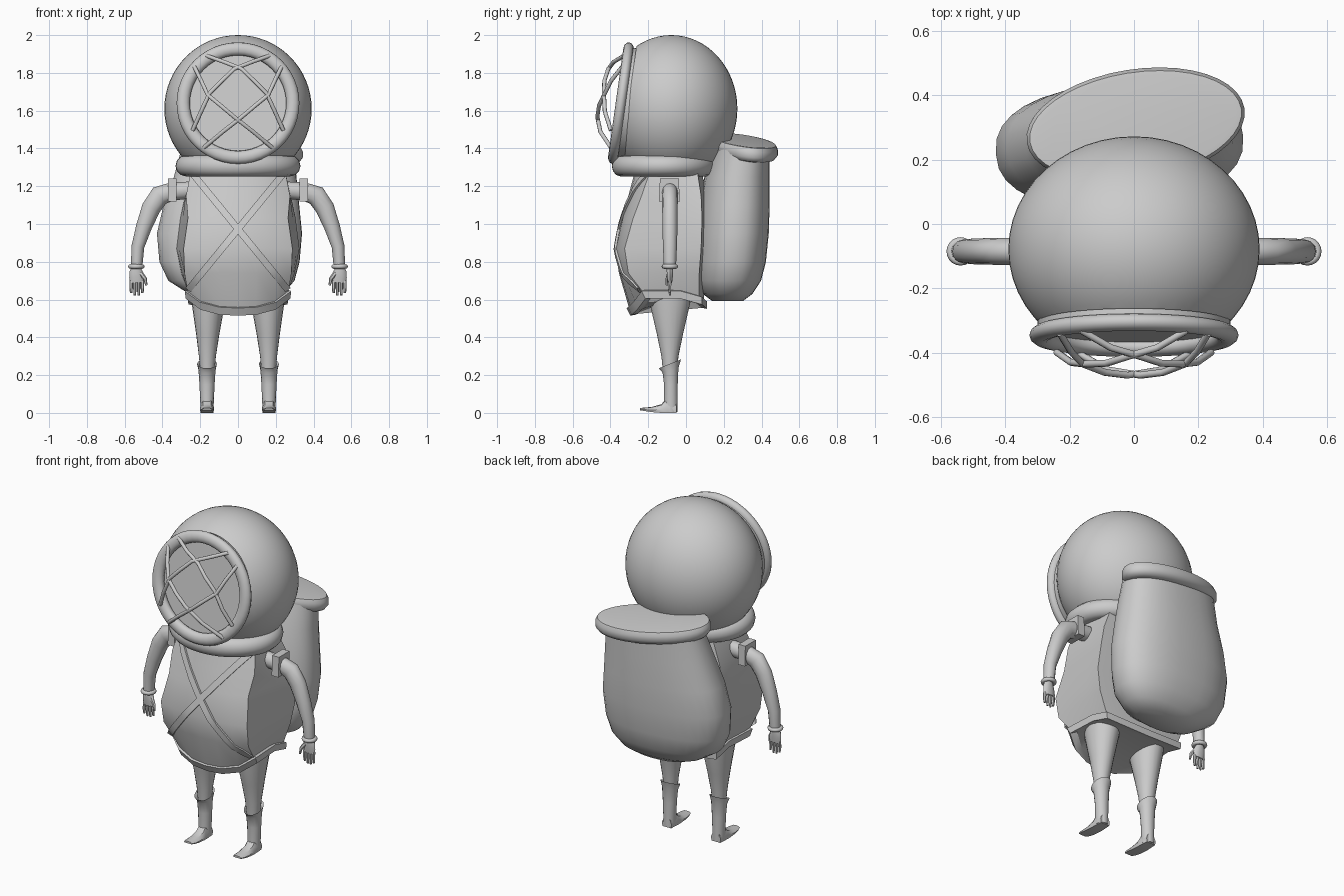
import bpy, bmesh, math
from mathutils import Vector, Matrix
from mathutils.bvhtree import BVHTree

if "Cube" in bpy.data.objects:
    bpy.data.objects.remove(bpy.data.objects["Cube"])

grey = bpy.data.materials.new("plain_grey")
grey.diffuse_color = (0.6, 0.6, 0.6, 1)
grey.use_nodes = True
grey.node_tree.nodes["Principled BSDF"].inputs["Base Color"].default_value = grey.diffuse_color


def finish(name, bm, angle=40):
    bmesh.ops.recalc_face_normals(bm, faces=bm.faces)
    me = bpy.data.meshes.new(name)
    bm.to_mesh(me)
    bm.free()
    me.materials.append(grey)
    ob = bpy.data.objects.new(name, me)
    bpy.context.collection.objects.link(ob)
    bpy.ops.object.select_all(action='DESELECT')
    ob.select_set(True)
    bpy.context.view_layer.objects.active = ob
    bpy.ops.object.shade_smooth_by_angle(angle=math.radians(angle))
    return ob


def loft(name, rings, caps=True, closed=False, angle=40):
    """Skin a list of equal-length point rings."""
    bm = bmesh.new()
    vs = [[bm.verts.new(p) for p in r] for r in rings]
    n = len(vs[0])
    for a, b in zip(vs, vs[1:] + ([vs[0]] if closed else [])):
        for i in range(n):
            bm.faces.new((a[i], a[(i + 1) % n], b[(i + 1) % n], b[i]))
    if caps and not closed:
        bm.faces.new(vs[0])
        bm.faces.new(vs[-1])
    return finish(name, bm, angle)


def oval(cx, cy, z, a, b, n=16, rot=0.0, power=1.0, slope=0.0, slope_x=0.0):
    """Horizontal oval ring; power < 1 makes it boxier, slopes tip it along y and x."""
    pts = []
    for i in range(n):
        t = math.tau * i / n
        c, s = math.cos(t), math.sin(t)
        x = a * math.copysign(abs(c) ** power, c)
        y = b * math.copysign(abs(s) ** power, s)
        xx = x * math.cos(rot) - y * math.sin(rot)
        yy = x * math.sin(rot) + y * math.cos(rot)
        pts.append((cx + xx, cy + yy, z + slope * yy + slope_x * xx))
    return pts


def tube(name, path, radii, n=10, side=(0, 1, 0)):
    """Sweep an oval along a path; radii are (across, along side) pairs."""
    path = [Vector(p) for p in path]
    rings = []
    for i, p in enumerate(path):
        d = (path[min(i + 1, len(path) - 1)] - path[max(i - 1, 0)]).normalized()
        u = d.cross(Vector(side)).normalized()
        w = u.cross(d)
        ra, rb = radii[i] if isinstance(radii, list) else radii
        rings.append([p + u * ra * math.cos(math.tau * k / n) + w * rb * math.sin(math.tau * k / n)
                      for k in range(n)])
    return loft(name, rings, angle=50)


def torus(name, R, r, squash=1.0, matrix=Matrix(), n=48, m=12):
    rings = []
    for i in range(n):
        t = math.tau * i / n
        rings.append([matrix @ Vector(((R + r * math.cos(k)) * math.cos(t),
                                       (R + r * math.cos(k)) * math.sin(t), squash * r * math.sin(k)))
                      for k in (math.tau * j / m for j in range(m))])
    return loft(name, rings, closed=True, angle=60)


# Window frame: local z points out of the helmet, local y up
win = Matrix.Translation((0, -0.345, 1.64)) @ Matrix.Rotation(math.radians(90 - 8), 4, 'X')

# Helmet globe, opened where the window sits
bm = bmesh.new()
bmesh.ops.create_uvsphere(bm, u_segments=48, v_segments=32, radius=1,
                          matrix=Matrix.Translation((0, -0.078, 1.61)) @ Matrix.Diagonal((0.39, 0.35, 0.39, 1)))
bmesh.ops.bisect_plane(bm, geom=bm.verts[:] + bm.edges[:] + bm.faces[:], plane_co=win @ Vector((0, 0, -0.04)),
                       plane_no=win.to_3x3() @ Vector((0, 0, 1)), clear_outer=True)
finish("helmet", bm, 60)


# Window skirt, glass and rim
def disc(r, h, n=48):
    return [win @ Vector((r * math.cos(math.tau * i / n), r * math.sin(math.tau * i / n), h)) for i in range(n)]


loft("window_skirt", [disc(0.30, -0.07), disc(0.30, 0)], caps=False)
loft("window_glass", [disc(0.295, -0.015), disc(0.2, -0.025), disc(0.02, -0.03)])
torus("window_rim", 0.29, 0.035, 0.78, win)

# Four bowed guard bars, laid out across the window and mirrored
for s in (-1, 1):
    for pts in ([(0.165, 0.25), (-0.02, 0.17), (-0.15, 0.04), (-0.24, -0.15)],
                [(-0.23, 0.19), (-0.16, 0.03), (-0.02, -0.09), (0.18, -0.24)]):
        path = []
        for i in range(len(pts) - 1):
            for f in (0, 0.5):
                path.append(Vector(pts[i]).lerp(Vector(pts[i + 1]), f))
        path.append(Vector(pts[-1]))
        path = [win @ Vector((s * p.x, p.y, 0.01 + 0.112 * max(0, 1 - (p.length / 0.31) ** 2) ** 0.9))
                for p in path]
        tube("guard_bar", path, (0.011, 0.011), 8, (0.1, 0.9, 0.3))

# Collar
torus("collar", 0.275, 0.056, 1.0, Matrix.Translation((0, -0.115, 1.308)) @ Matrix.Diagonal((1, 0.84, 1, 1)))


# Coat: rings of (height, front half width, front y, corner setback, back half width, back y)
def coat_ring(z, w, yf, back, wb, yb, drop=0.0):
    half = [(0, yf, 1), (0.35 * w, yf + 0.1 * back, 0.95), (0.72 * w, yf + 0.45 * back, 0.65), (w, yf + back, 0),
            ((w + 2 * wb) / 3, -0.03, 0), (wb, yb - 0.01, 0.35), (0, yb + 0.015, 0.6)]
    pts = [(x, y, z - drop * d) for x, y, d in half]
    return pts + [(-x, y, h) for x, y, h in pts[-2:0:-1]]


coat = loft("coat", [coat_ring(*r) for r in (
    (1.28, 0.25, -0.27, 0.08, 0.22, 0.07), (1.15, 0.275, -0.305, 0.07, 0.28, 0.09),
    (1.03, 0.265, -0.34, 0.06, 0.305, 0.095), (0.87, 0.288, -0.375, 0.05, 0.325, 0.09),
    (0.74, 0.283, -0.355, 0.05, 0.30, 0.08), (0.63, 0.265, -0.30, 0.08, 0.25, 0.08, 0.08))], angle=35)
loft("hem", [coat_ring(0.65, 0.268, -0.30, 0.08, 0.25, 0.085, 0.09),
             coat_ring(0.645, 0.282, -0.315, 0.08, 0.265, 0.095, 0.09),
             coat_ring(0.605, 0.277, -0.295, 0.08, 0.262, 0.095, 0.09),
             coat_ring(0.61, 0.25, -0.265, 0.08, 0.24, 0.07, 0.09)], angle=30)

# Crossed straps laid on the coat front
bm = bmesh.new()
bm.from_mesh(coat.data)
tree = BVHTree.FromBMesh(bm)
bm.free()
for s in (-1, 1):
    rings = []
    a, b = Vector((-0.235, 1.26)), Vector((0.265, 0.65))
    across = Vector((b.y - a.y, a.x - b.x)).normalized() * 0.018
    for i in range(17):
        p = a.lerp(b, i / 16)
        ring = []
        for q, lift in ((p - across, 0), (p - across, 0.012), (p + across, 0.012), (p + across, 0)):
            x = max(-0.245, min(0.255, q.x))
            hit = tree.ray_cast(Vector((s * x, -2, q.y)), Vector((0, 1, 0)))[0]
            y = hit.y if hit else -0.22
            ring.append((s * q.x, y - lift, q.y))
        rings.append(ring)
    loft("chest_strap", rings, angle=30)

# Backpack bag and tipped oval lid
loft("backpack", [oval(cx, cy, z, a, b, 32, math.radians(4), 0.85) for z, cx, cy, a, b in (
    (1.40, 0.0, 0.295, 0.30, 0.145), (1.25, -0.015, 0.27, 0.325, 0.17), (1.1, -0.035, 0.255, 0.36, 0.185),
    (0.95, -0.045, 0.245, 0.385, 0.19), (0.80, -0.045, 0.235, 0.372, 0.185), (0.70, -0.035, 0.225, 0.335, 0.17),
    (0.63, -0.01, 0.22, 0.25, 0.13), (0.592, 0, 0.22, 0.16, 0.08))], angle=50)
loft("backpack_lid", [oval(0.005, 0.306, z, a, b, 40, math.radians(9), 1, -0.1, -0.1) for z, a, b in (
    (1.36, 0.29, 0.13), (1.366, 0.325, 0.155), (1.39, 0.342, 0.174), (1.42, 0.342, 0.174),
    (1.44, 0.332, 0.164), (1.442, 0.315, 0.15))], angle=50)

for s in (-1, 1):
    # Arm, shoulder loop and cuff
    tube("arm", [(s * x, -0.085, z) for x, z in ((0.25, 1.18), (0.35, 1.172), (0.415, 1.15), (0.46, 1.085),
                                                  (0.498, 0.985), (0.53, 0.88), (0.537, 0.77))],
         [(0.045, 0.042), (0.048, 0.042), (0.054, 0.042), (0.05, 0.041), (0.042, 0.04), (0.034, 0.037),
          (0.03, 0.032)], 12)
    loft("shoulder_loop", [[(s * x, -0.088 + y, z) for y, z in ((-0.055, 1.12), (0.055, 1.12),
                                                               (0.05, 1.24), (-0.05, 1.24))]
                           for x in (0.325, 0.37)])
    torus("cuff", 0.032, 0.012, 1, Matrix.Translation((s * 0.538, -0.085, 0.775)), 20, 8)

    # Hand with four fingers and a thumb
    tube("palm", [(s * x, -0.085, z) for x, z in ((0.54, 0.78), (0.54, 0.75), (0.537, 0.72), (0.535, 0.69))],
         [(0.022, 0.018), (0.034, 0.018), (0.039, 0.016), (0.036, 0.012)], 10)
    for i in range(4):
        x = 0.506 + 0.02 * i
        tube("finger", [(s * x, -0.085, 0.70), (s * x, -0.087, 0.66), (s * x, -0.085, 0.622 + 0.012 * (i in (0, 3)))],
             [(0.009, 0.010), (0.009, 0.009), (0.006, 0.006)], 6)
    tube("thumb", [(s * 0.515, -0.09, 0.74), (s * 0.492, -0.1, 0.71), (s * 0.485, -0.102, 0.675)],
         [(0.013, 0.011), (0.010, 0.009), (0.006, 0.006)], 6)

    # Leg
    loft("leg", [oval(s * x, y, z, a, b, 20) for z, x, y, a, b in (
        (0.66, 0.155, -0.085, 0.095, 0.115), (0.58, 0.157, -0.085, 0.088, 0.107), (0.42, 0.16, -0.085, 0.062, 0.07),
        (0.30, 0.162, -0.085, 0.045, 0.045), (0.2, 0.162, -0.085, 0.036, 0.036))], angle=50)
    # Boot shaft with flared, slanted cuff
    loft("boot_shaft", [oval(s * 0.164, y, z, a, b, 14, slope=k) for z, y, a, b, k in (
        (0.235, -0.085, 0.036, 0.036, 0.4), (0.26, -0.085, 0.053, 0.06, 0.4), (0.225, -0.082, 0.045, 0.043, 0.3),
        (0.15, -0.080, 0.040, 0.037, 0), (0.06, -0.080, 0.036, 0.037, 0), (0.005, -0.08, 0.034, 0.037, 0))], angle=40)
    # Boot foot, swept forward to a thin toe
    loft("boot_foot", [[(s * (0.164 + w * u), y, z0 + (z1 - z0) * v) for u, v in
                        ((-0.9, 0), (0.9, 0), (1, 0.4), (0.6, 0.9), (0, 1), (-0.6, 0.9), (-1, 0.4))]
                       for y, w, z0, z1 in ((-0.05, 0.032, 0, 0.06), (-0.10, 0.036, 0, 0.08), (-0.13, 0.037, 0, 0.046),
                                            (-0.18, 0.037, 0.004, 0.032), (-0.22, 0.034, 0.01, 0.028),
                                            (-0.243, 0.026, 0.014, 0.026))], angle=40)
